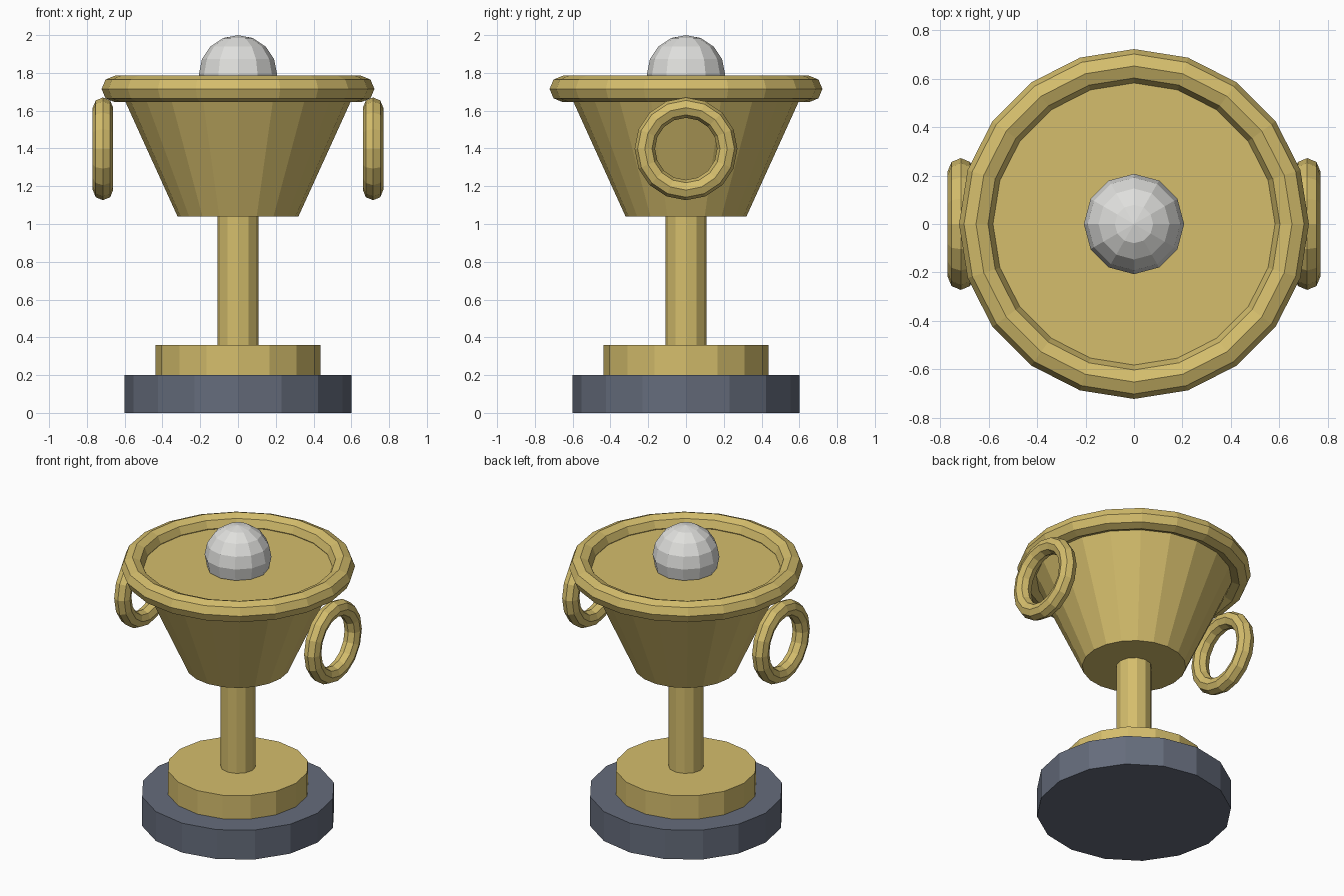
import bpy
import math

cube = bpy.data.objects.get("Cube")
if cube:
    bpy.data.objects.remove(cube, do_unlink=True)


def make_material(name, color):
    mat = bpy.data.materials.new(name)
    mat.use_nodes = True
    mat.diffuse_color = (*color, 1)
    bsdf = next(n for n in mat.node_tree.nodes if n.type == "BSDF_PRINCIPLED")
    bsdf.inputs["Base Color"].default_value = (*color, 1)
    return mat


gold = make_material("gold", (0.66, 0.51, 0.15))
slate = make_material("slate", (0.13, 0.15, 0.2))
silver = make_material("silver", (0.74, 0.74, 0.72))


def finish(name, mat):
    obj = bpy.context.object
    obj.name = obj.data.name = name
    obj.data.materials.append(mat)
    return obj


def drum(name, mat, sides, bottom, top, r_bottom, r_top):
    """Upright flat-sided drum between two heights."""
    bpy.ops.mesh.primitive_cone_add(
        vertices=sides, radius1=r_bottom, radius2=r_top,
        depth=top - bottom, location=(0, 0, (bottom + top) / 2))
    return finish(name, mat)


def ring(name, sides, radius, thickness, location, tilt=0):
    """Faceted ring, tilted about the y axis."""
    bpy.ops.mesh.primitive_torus_add(
        major_segments=sides, minor_segments=8, major_radius=radius,
        minor_radius=thickness, location=location, rotation=(0, tilt, 0))
    return finish(name, gold)


# Stepped foot and stem
drum("base", slate, 16, 0, 0.2, 0.6, 0.6)
drum("base_tier", gold, 16, 0.2, 0.36, 0.437, 0.437)
drum("stem", gold, 12, 0.36, 1.04, 0.109, 0.109)

# Bowl with a rolled rim
drum("bowl", gold, 20, 1.04, 1.71, 0.32, 0.625)
ring("rim", 20, 0.652, 0.07, (0, 0, 1.715))

# Ring handles on both sides
for side, x in (("left", 0.715), ("right", -0.715)):
    ring(side + "_handle", 16, 0.218, 0.054, (x, 0, 1.398), math.pi / 2)

# Ball resting in the bowl
bpy.ops.mesh.primitive_uv_sphere_add(
    segments=12, ring_count=8, radius=0.207, location=(0, 0, 1.793))
finish("ball", silver)
